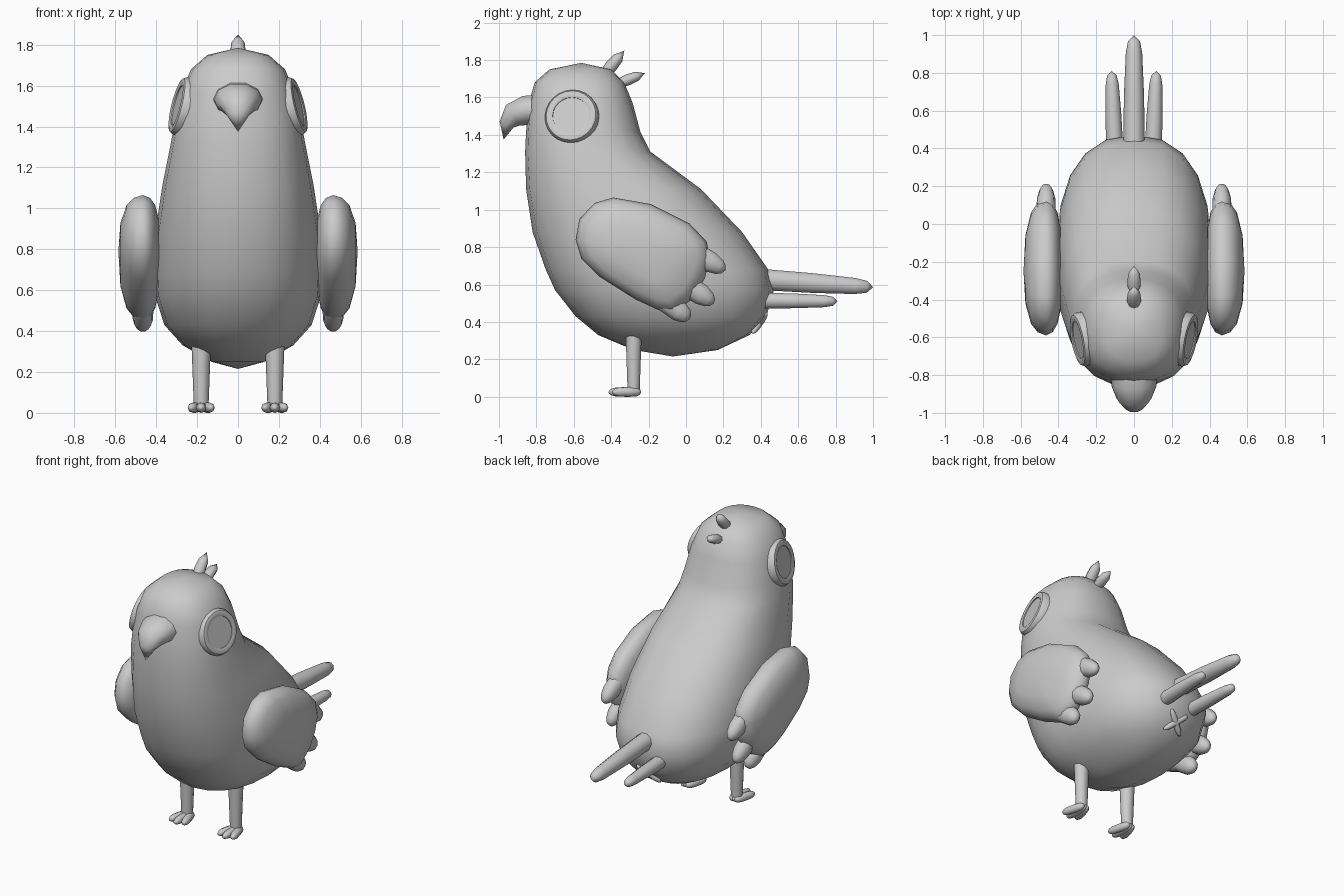
import bpy, bmesh, math
from mathutils import Vector

cube = bpy.data.objects.get("Cube")
if cube:
    bpy.data.objects.remove(cube)

grey = bpy.data.materials.new("plain grey")
grey.use_nodes = True
COLOUR = (0.6, 0.6, 0.6, 1)
grey.diffuse_color = COLOUR
grey.node_tree.nodes["Principled BSDF"].inputs["Base Color"].default_value = COLOUR


def loft(name, rings, angle=70):
    """Skin a list of rings; a ring of one point closes the end."""
    bm = bmesh.new()
    loops = [[bm.verts.new(p) for p in ring] for ring in rings]
    for a, b in zip(loops, loops[1:]):
        n = max(len(a), len(b))
        for i in range(n):
            j = (i + 1) % n
            if len(a) == 1:
                bm.faces.new((a[0], b[i], b[j]))
            elif len(b) == 1:
                bm.faces.new((a[i], a[j], b[0]))
            else:
                bm.faces.new((a[i], a[j], b[j], b[i]))
    for end in (loops[0], loops[-1]):
        if len(end) > 2:
            bm.faces.new(end)
    bmesh.ops.recalc_face_normals(bm, faces=bm.faces)
    mesh = bpy.data.meshes.new(name)
    bm.to_mesh(mesh)
    bm.free()
    mesh.materials.append(grey)
    obj = bpy.data.objects.new(name, mesh)
    bpy.context.collection.objects.link(obj)
    bpy.ops.object.select_all(action='DESELECT')
    obj.select_set(True)
    bpy.context.view_layer.objects.active = obj
    bpy.ops.object.shade_smooth_by_angle(angle=math.radians(angle))
    return obj


def oval(c, u, v, a, b, sides, power=2.0):
    """Superellipse ring around c, spanned by u and v."""
    pts = []
    for i in range(sides):
        t = 2 * math.pi * i / sides
        cu, sv = math.cos(t), math.sin(t)
        pts.append(Vector(c) + u * a * math.copysign(abs(cu) ** (2 / power), cu)
                   + v * b * math.copysign(abs(sv) ** (2 / power), sv))
    return pts


def feather(name, start, end, wide, thick, profile, sides=10):
    """Straight tapering limb; profile is (fraction along, radius factor)."""
    p, q = Vector(start), Vector(end)
    d = (q - p).normalized()
    u = (Vector((1, 0, 0)) - d * d.x).normalized()
    v = d.cross(u)
    rings = []
    for t, r in profile:
        c = p.lerp(q, t)
        rings.append([c] if r == 0 else oval(c, u, v, wide * r, thick * r, sides))
    return loft(name, rings)


X, Y, Z = Vector((1, 0, 0)), Vector((0, 1, 0)), Vector((0, 0, 1))
BLUNT = [(0, 0), (.04, .55), (.15, .9), (.4, 1), (.75, .95), (.9, .7), (.97, .4), (1, 0)]
POINTED = [(0, .8), (.35, 1), (.7, .85), (1, 0)]
TAIL = [(0, 1), (.5, .92), (.85, .75), (.95, .55), (1, 0)]

# Body and head: height, front, back, half width
body = [(.25, -.28, .17, .13), (.33, -.47, .34, .27), (.43, -.59, .43, .36),
        (.57, -.70, .47, .405), (.68, -.75, .44, .41), (.88, -.82, .30, .405),
        (1.11, -.855, .08, .37), (1.31, -.86, -.19, .33), (1.42, -.855, -.245, .31),
        (1.57, -.84, -.285, .275), (1.68, -.81, -.33, .23), (1.75, -.73, -.40, .15)]
rings = [[Vector((0, -.07, .215))]]
for z, front, back, half in body:
    rings.append(oval((0, (front + back) / 2, z), X, Y, half, (back - front) / 2, 20, 2.35))
rings.append([Vector((0, -.56, 1.785))])
loft("body", rings, 180)

# Hooked beak: centre y and z, half width, half height, tilt
beak = [(-.78, 1.535, .125, .085, 0), (-.86, 1.53, .118, .083, 10),
        (-.925, 1.505, .092, .07, 35), (-.96, 1.455, .055, .042, 65)]
rings = []
for y, z, a, b, tilt in beak:
    t = math.radians(tilt)
    rings.append(oval((0, y, z), X, Vector((0, -math.sin(t), math.cos(t))), a, b, 10))
rings.append([Vector((0, -.975, 1.375))])
loft("beak", rings)

# Crest tufts
feather("crest_front", (0, -.44, 1.72), (0, -.33, 1.85), .038, .034, POINTED, 8)
feather("crest_back", (0, -.36, 1.675), (0, -.22, 1.73), .036, .03, POINTED, 8)

# Tail feathers
feather("tail_middle", (0, .36, .63), (0, 1, .585), .058, .06, TAIL)

# Small crossed mark under the tail
for s in (1, -1):
    feather("vent_mark", (s * .065, .43, .45), (-s * .065, .355, .34), .02, .02, BLUNT, 8)

# Wing outline in y and z, with the crown of its bulge
outline = [(-.59, .84), (-.57, .95), (-.49, 1.035), (-.39, 1.065), (-.19, 1.03),
           (.02, .925), (.11, .83), (.13, .74), (.10, .63), (.03, .52), (-.06, .45),
           (-.14, .46), (-.27, .52), (-.46, .64), (-.56, .74)]
crown = Vector((0, -.25, .79))

for side, s in (("left", 1), ("right", -1)):
    # Wing pad, swelling from a rounded rim to both faces
    rings = [[Vector((s * .38, crown.y, crown.z))]]
    for scale, x in ((.55, .385), (.82, .405), (.95, .43), (1, .465),
                     (.95, .51), (.82, .545), (.5, .575)):
        rings.append([Vector((s * x, crown.y + (y - crown.y) * scale,
                              crown.z + (z - crown.z) * scale)) for y, z in outline])
    rings.append([Vector((s * .585, crown.y, crown.z))])
    loft(side + "_wing", rings, 180)
    for i, (start, end) in enumerate((((-.10, .85), (.21, .675)),
                                      ((-.12, .68), (.15, .50)),
                                      ((-.20, .58), (.02, .415)))):
        feather(f"{side}_wing_feather_{i + 1}", (s * .465, *start), (s * .465, *end),
                .052, .062, BLUNT)

    # Outer tail feather
    feather(side + "_tail_feather", (s * .10, .34, .515), (s * .118, .81, .51),
            .046, .045, TAIL)

    # Eye: raised rim around a slightly sunken disc
    n = Vector((s, -.19, .25)).normalized()
    u = Z.cross(n).normalized()
    v = n.cross(u)
    centre = Vector((s * .283, -.612, 1.5))
    rings = [oval(centre + n * h, u, v, r, r, 24)
             for r, h in ((.145, -.05), (.145, .0), (.135, .017), (.118, .022),
                          (.1, .016), (.1, .01))]
    loft(side + "_eye", rings, 40)

    # Leg and three toes
    loft(side + "_leg", [oval((s * .18, -.28, z), X, Y, r, r * .95, 10)
                         for z, r in ((.36, .048), (.3, .046), (.06, .037), (.015, .035))])
    for i, spread in enumerate((-1, 0, 1)):
        feather(f"{side}_toe_{i + 1}", (s * .18 + spread * .012, -.24, .026),
                (s * .18 + spread * .052, -.415 + abs(spread) * .02, .025),
                .026, .026, BLUNT, 8)
